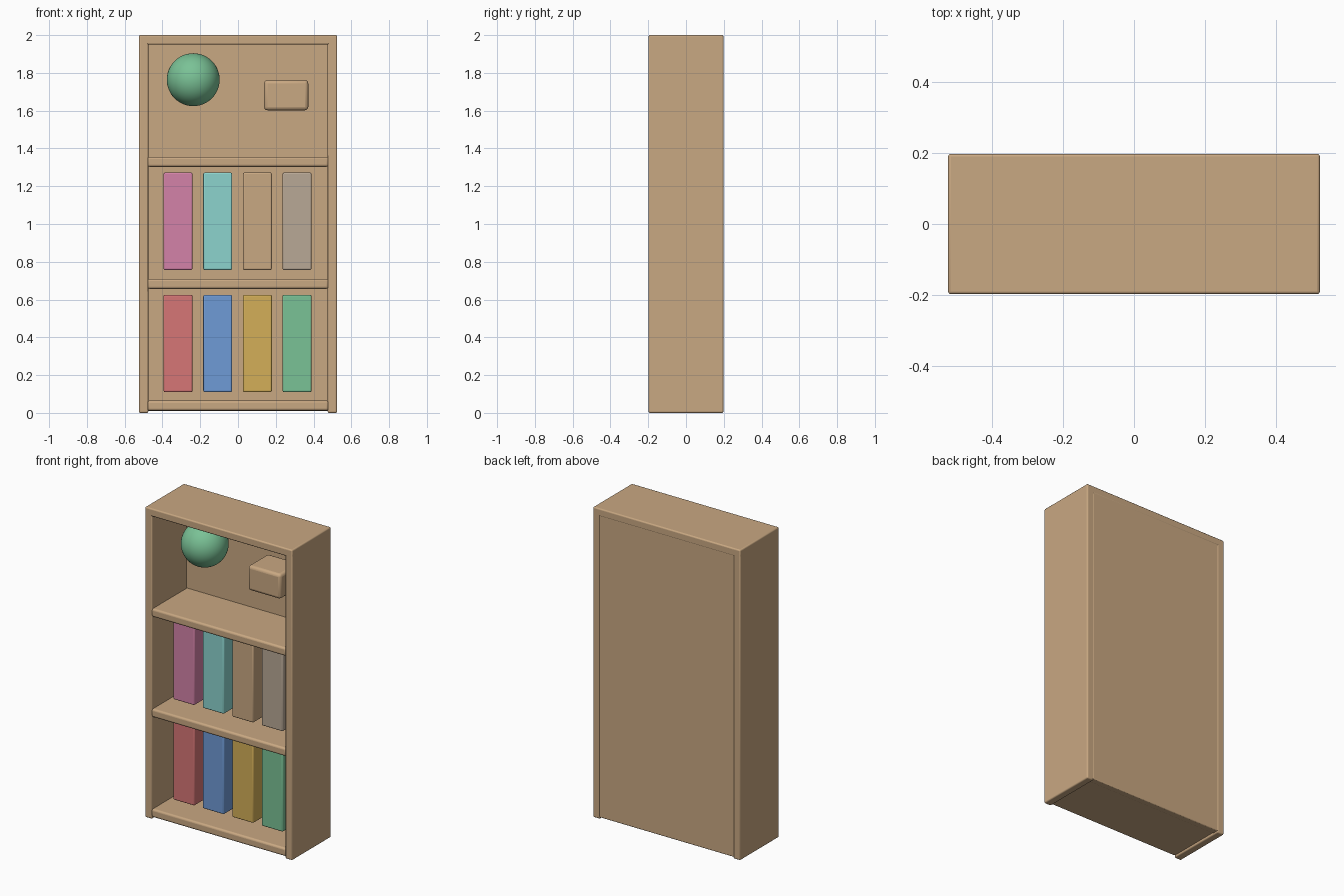
import bpy, math

default = bpy.data.objects.get("Cube")
if default:
    bpy.data.objects.remove(default, do_unlink=True)


def material(name, hex_code):
    """Flat material from an sRGB hex code, stored as linear values."""
    srgb = [c / 255 for c in bytes.fromhex(hex_code)]
    rgba = [c / 12.92 if c < 0.04 else ((c + 0.055) / 1.055) ** 2.4 for c in srgb] + [1]
    mat = bpy.data.materials.new(name)
    mat.use_nodes = True
    mat.diffuse_color = rgba
    mat.node_tree.nodes["Principled BSDF"].inputs["Base Color"].default_value = rgba
    return mat


WOOD = material("light wood", "C9A882")
GREEN = material("green", "7AC296")
RED = material("red", "D67676")
BLUE = material("blue", "6F9BD6")
YELLOW = material("yellow", "D4AF58")
PINK = material("pink", "D482A8")
CYAN = material("pale cyan", "8CD4CE")
GREY = material("warm grey", "B8A896")


def box(name, x, y, z, mat, bevel):
    """Rounded box spanning the given (low, high) ranges."""
    spans = (x, y, z)
    bpy.ops.mesh.primitive_cube_add(size=1, location=[(a + b) / 2 for a, b in spans])
    obj = bpy.context.object
    obj.name = name
    obj.scale = [b - a for a, b in spans]
    bpy.ops.object.transform_apply(location=False, rotation=False, scale=True)
    mod = obj.modifiers.new("rounded edges", "BEVEL")
    mod.width = bevel
    mod.segments = 3
    obj.data.materials.append(mat)
    bpy.ops.object.shade_smooth_by_angle(angle=math.radians(40))
    return obj


W, D, H, T = 0.525, 0.198, 2.0, 0.05    # half width, half depth, height, board thickness
INNER = W - T
FULL_DEPTH = (-D, D)

# Case: sides, top and back panel
box("right_side", (-W, -INNER), FULL_DEPTH, (0, H), WOOD, 0.008)
box("left_side", (INNER, W), FULL_DEPTH, (0, H), WOOD, 0.008)
box("top_board", (-W, W), FULL_DEPTH, (H - T, H), WOOD, 0.008)
box("back_panel", (-INNER - 0.005, INNER + 0.005), (0.155, D - 0.001), (0.01, H - 0.01), WOOD, 0.005)

# Shelves, lowest first
for name, low in (("bottom_board", 0.012), ("lower_shelf", 0.657), ("upper_shelf", 1.303)):
    box(name, (-INNER - 0.005, INNER + 0.005), (-D, D - 0.002), (low, low + 0.053), WOOD, 0.012)

# Two rows of books
rows = {
    "lower": (0.11, (RED, BLUE, YELLOW, GREEN)),
    "upper": (0.757, (PINK, CYAN, WOOD, GREY)),
}
for row, (low, colours) in rows.items():
    for i, mat in enumerate(colours):
        left = -0.394 + 0.21 * i
        box(f"{row}_book_{i + 1}", (left, left + 0.153), (-0.1, 0.1), (low, low + 0.515), mat, 0.008)

# Ornaments on the top level
box("small_box", (0.138, 0.372), (-0.1, 0.105), (1.602, 1.762), WOOD, 0.018)
bpy.ops.mesh.primitive_uv_sphere_add(segments=48, ring_count=24, radius=0.14, location=(-0.237, 0, 1.764))
ball = bpy.context.object
ball.name = "ball"
ball.data.materials.append(GREEN)
bpy.ops.object.shade_smooth()
